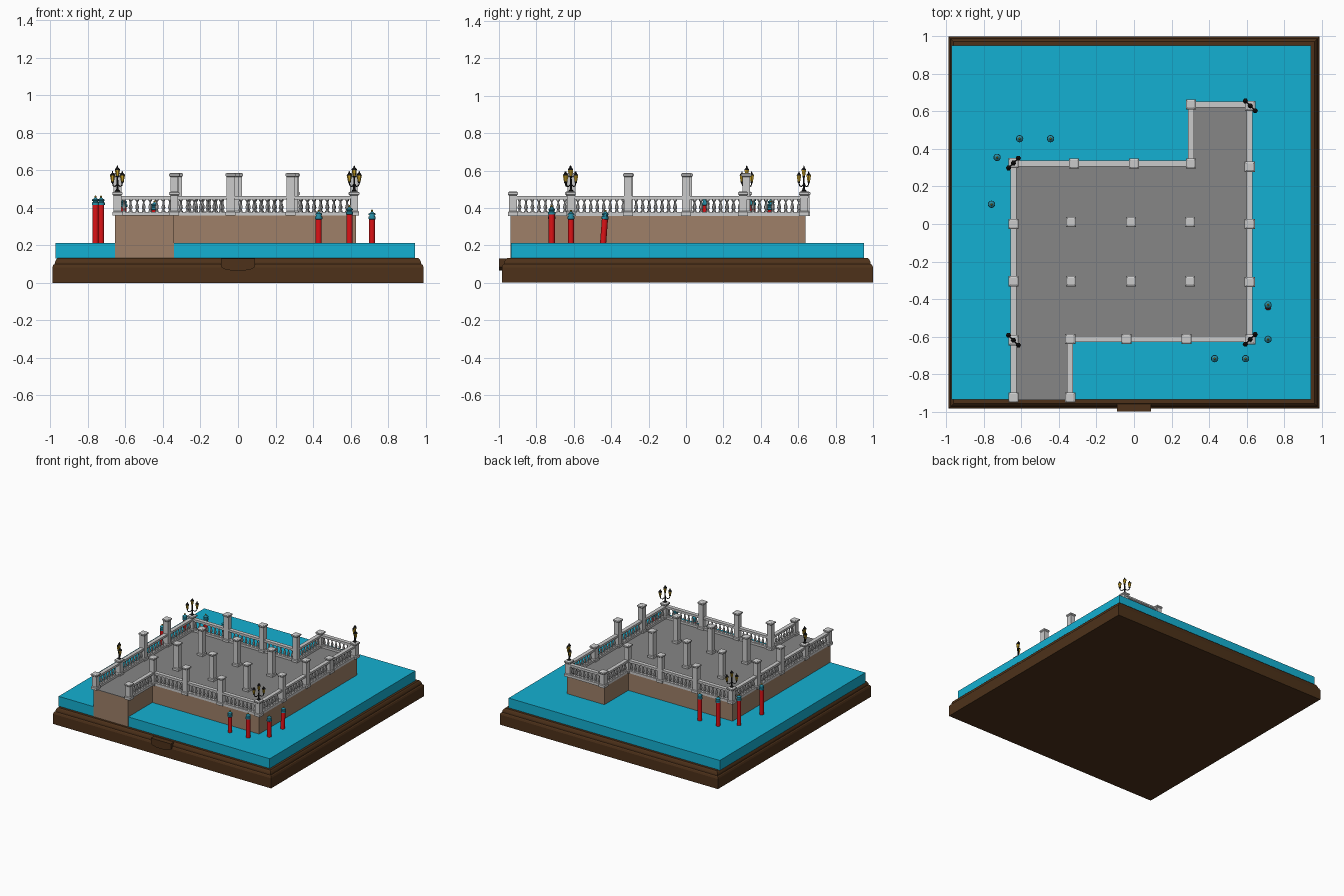
import bpy, bmesh, math
from mathutils import Vector, Matrix

if "Cube" in bpy.data.objects:
    bpy.data.objects.remove(bpy.data.objects["Cube"])


def mat(name, c):
    m = bpy.data.materials.new(name)
    m.diffuse_color = (*c, 1)
    m.use_nodes = True
    m.node_tree.nodes["Principled BSDF"].inputs["Base Color"].default_value = m.diffuse_color
    return m


WOOD = mat("dark_wood", (.074, .031, .010))
WATER = mat("water", (.007, .434, .644))
STONE = mat("sandstone", (.342, .216, .138))
PAVE = mat("paving", (.24, .24, .24))
RED = mat("red", (.72, .006, .008))
TEAL = mat("teal", (.02, .27, .38))
GOLD = mat("gold", (.62, .38, .02))
BLACK = mat("black_iron", (.01, .01, .01))


def finish(bm, name, m=None, smooth=False):
    bmesh.ops.recalc_face_normals(bm, faces=bm.faces)
    me = bpy.data.meshes.new(name)
    bm.to_mesh(me)
    bm.free()
    ob = bpy.data.objects.new(name, me)
    bpy.context.collection.objects.link(ob)
    if m:
        me.materials.append(m)
    if smooth:
        bpy.ops.object.select_all(action='DESELECT')
        ob.select_set(True)
        bpy.context.view_layer.objects.active = ob
        bpy.ops.object.shade_smooth_by_angle(angle=math.radians(35))
    return ob


def loft(bm, rings):
    """Skin a stack of equal-length closed rings and cap both ends."""
    vs = [[bm.verts.new(p) for p in r] for r in rings]
    n = len(vs[0])
    for a, b in zip(vs, vs[1:]):
        for i in range(n):
            j = (i + 1) % n
            bm.faces.new((a[i], a[j], b[j], b[i]))
    bm.faces.new(vs[0][::-1])
    bm.faces.new(vs[-1])


def prism(bm, pts, z0, z1):
    loft(bm, [[(x, y, z) for x, y in pts] for z in (z0, z1)])


def box(bm, x0, x1, y0, y1, z0, z1):
    prism(bm, [(x0, y0), (x1, y0), (x1, y1), (x0, y1)], z0, z1)


def lathe(bm, profile, loc, n=8, axis=(0, 0, 1)):
    """Turn (radius, height) pairs about an axis through loc."""
    q = Vector((0, 0, 1)).rotation_difference(Vector(axis))
    loc = Vector(loc)
    loft(bm, [[loc + q @ Vector((r * math.cos(2 * math.pi * i / n),
                                 r * math.sin(2 * math.pi * i / n), h))
               for i in range(n)] for r, h in profile])


# moulded wooden base
bm = bmesh.new()
rings = []
for d, z in [(0, 0), (0, .082), (.005, .095), (.012, .1), (.014, .112), (.02, .124), (.028, .132)]:
    rings.append([(sx * (.99 - d), .9925 * sy + .0075 - sy * d, z)
                  for sx, sy in [(-1, -1), (1, -1), (1, 1), (-1, 1)]])
loft(bm, rings)
finish(bm, "base", WOOD)

# curved plate on the front of the base
bm = bmesh.new()
plate = [(-.09, .13), (-.09, .085), (-.075, .074), (-.04, .067), (0, .065),
         (.04, .067), (.075, .074), (.09, .085), (.09, .13)]
loft(bm, [[(x, y, z) for x, z in plate] for y in (-1, -.95)])
finish(bm, "front_plate", WOOD)

# water block
bm = bmesh.new()
box(bm, -.973, .943, -.936, .952, .13, .212)
finish(bm, "water", WATER)

# stone platform and paving, both stepped in plan
plan = [(-.655, -.939), (-.34, -.939), (-.34, -.625), (.63, -.625),
        (.63, .64), (.292, .64), (.292, .331), (-.655, .331)]
bm = bmesh.new()
prism(bm, plan, .131, .358)
finish(bm, "platform", STONE)
bm = bmesh.new()
prism(bm, plan, .358, .362)
finish(bm, "paving", PAVE)

# balustrade: open run of rails and turned balusters
run = [(-.34, -.925), (-.34, -.613), (.617, -.613), (.617, .638),
       (.303, .638), (.303, .322), (-.643, .322), (-.643, -.925)]
short = [(-.34, -.925), (-.643, -.925), (.303, .638), (.617, .305)]
lamps = [(-.643, .325, 1), (.62, .63, -1), (-.643, -.62, -1), (.62, -.615, 1)]
tall = [(-.34, -.613), (-.04, -.613), (.28, -.613), (.617, -.31), (.617, 0),
        (.303, .322), (0, .322), (-.32, .322), (-.643, 0), (-.643, -.305)]
tall += [(x, y) for x in (-.335, -.016, .298) for y in (.01, -.305)]
short += [(x, y) for x, y, _ in lamps]
posts = [Vector(p) for p in short + tall]

rails, turned = bmesh.new(), bmesh.new()
baluster = [(.010, .378), (.010, .384), (.005, .388), (.010, .400), (.0095, .407),
            (.0045, .425), (.0045, .434), (.009, .438), (.009, .446)]
for a, b in zip(run, run[1:]):
    a, b = Vector(a), Vector(b)
    x0, x1 = sorted((a.x, b.x))
    y0, y1 = sorted((a.y, b.y))
    for w, z0, z1 in [(.016, .358, .379), (.013, .445, .452), (.016, .452, .464)]:
        box(rails, x0 - w, x1 + w, y0 - w, y1 + w, z0, z1)
    count = round((b - a).length / .035)
    for i in range(1, count):
        p = a.lerp(b, i / count)
        if min((p - q).length for q in posts) > .03:
            lathe(turned, baluster, (p.x, p.y, 0), 8)
finish(rails, "rails")
finish(turned, "balusters", smooth=True)


# square posts with stepped caps
def post(bm, x, y, top):
    prof = [(.026, .358), (.026, .378), (.021, .383), (.021, top - .022), (.027, top - .016),
            (.027, top - .006), (.018, top)]
    loft(bm, [[(x + sx * r, y + sy * r, z) for sx, sy in
               [(-1, -1), (1, -1), (1, 1), (-1, 1)]] for r, z in prof])


for name, group, top in (("short_posts", short, .488), ("tall_posts", tall, .587)):
    bm = bmesh.new()
    for x, y in group:
        post(bm, x, y, top)
    finish(bm, name)

# three-headed lamps, arms set diagonally
iron, glass = bmesh.new(), bmesh.new()
for x, y, s in lamps:
    d = Vector((1, s, 0)).normalized()
    lathe(iron, [(.013, .486), (.013, .492), (.006, .5), (.004, .56), (.007, .566)], (x, y, 0), 8)
    for k, z in ((-1, .538), (0, .568), (1, .538)):
        p = Vector((x, y, z)) + d * k * .037
        lathe(glass, [(.007, 0), (.013, .03), (.013, .034)], p, 6)
        lathe(iron, [(.0145, .034), (.0135, .038), (.006, .047), (.003, .050),
                     (.004, .054), (.001, .058)], p, 6)
        lathe(iron, [(.003, -.008), (.008, 0), (.008, .002)], p, 6)
        if k:  # curved arm from the stem out to the lantern
            arc = [Vector((x, y, .528)), Vector((x, y, .514)) + d * k * .018,
                   Vector((x, y, .518)) + d * k * .032, p + Vector((0, 0, -.004))]
            for u, v in zip(arc, arc[1:]):
                lathe(iron, [(.003, 0), (.003, (v - u).length)], u, 6, v - u)
finish(iron, "lamp_ironwork", BLACK, True)
finish(glass, "lamp_lanterns", GOLD)

# mooring poles: x, y, height, lean in y
poles = [(-.61, .455, .45, 0), (-.445, .455, .435, 0), (-.73, .355, .46, 0), (-.76, .105, .46, 0),
         (.715, -.43, .385, .018), (.715, -.615, .385, 0), (.595, -.718, .41, 0), (.43, -.718, .385, 0)]
shaft, cap, knob = bmesh.new(), bmesh.new(), bmesh.new()
for x, y, top, lean in poles:
    foot = Vector((x, y - lean, .15))
    ax = Vector((x, y, top)) - foot
    h = ax.length
    lathe(shaft, [(.0165, 0), (.0165, h - .035)], foot, 16, ax)
    lathe(cap, [(.0165, h - .046), (.0195, h - .044), (.0195, h - .032), (.015, h - .03),
                (.014, h - .024), (.018, h - .022), (.018, h - .016), (.006, h - .008),
                (.004, h - .004)], foot, 16, ax)
    lathe(knob, [(.003, h - .006), (.006, h - .002), (.006, h + .001), (.002, h + .005)], foot, 8, ax)
finish(shaft, "pole_shafts", RED, True)
finish(cap, "pole_caps", TEAL, True)
finish(knob, "pole_knobs", GOLD, True)
